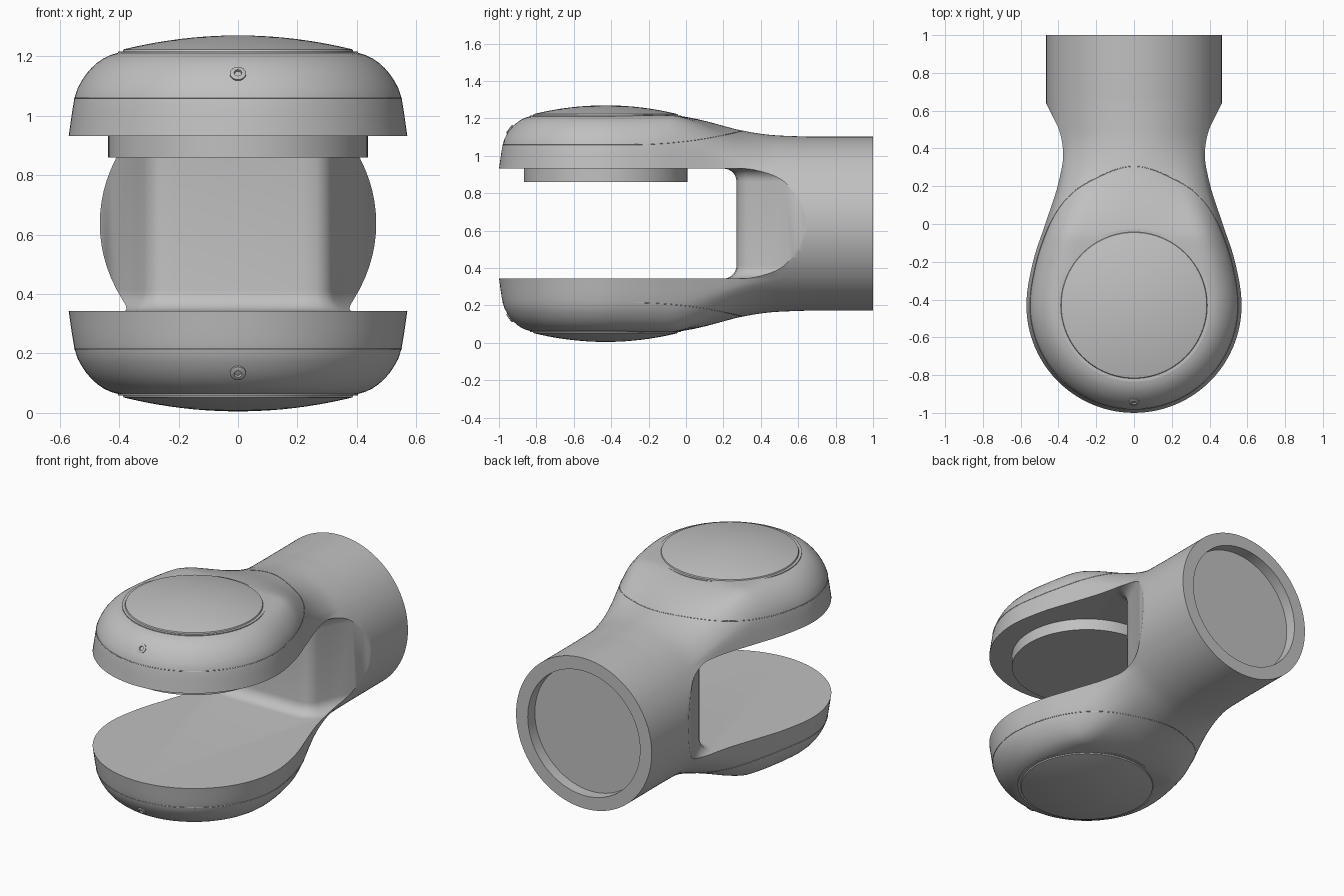
import bpy, bmesh
from math import sin, cos, pi, sqrt, hypot
from mathutils import Vector, Matrix

cube = bpy.data.objects.get("Cube")
if cube:
    bpy.data.objects.remove(cube)

MID, LIP, CEN, RAD, TUBE = 0.6375, 0.93, -0.43, 0.57, 0.465
EDGE = sqrt(TUBE ** 2 - (LIP - MID) ** 2)   # tube half width at lip height

grey = bpy.data.materials.new("satin_grey")
grey.use_nodes = True
COLOUR = (0.53, 0.53, 0.53, 1)
grey.diffuse_color = COLOUR
grey.node_tree.nodes["Principled BSDF"].inputs["Base Color"].default_value = COLOUR


def spline(pts, x):
    """Smooth interpolation through a short list of points."""
    if x <= pts[0][0]:
        return pts[0][1]
    if x >= pts[-1][0]:
        return pts[-1][1]
    n = len(pts)

    def slope(i):
        if i in (0, n - 1):
            return 0 if i == 0 else (pts[i][1] - pts[i-1][1]) / (pts[i][0] - pts[i-1][0])
        return (pts[i+1][1] - pts[i-1][1]) / (pts[i+1][0] - pts[i-1][0])
    i = max(k for k in range(n - 1) if pts[k][0] <= x)
    (a, p), (b, q) = pts[i], pts[i + 1]
    h, t = b - a, (x - a) / (b - a)
    return (p * (1 + 2*t) * (1-t)**2 + q * t*t * (3 - 2*t)
            + h * slope(i) * t * (1-t)**2 + h * slope(i+1) * t*t * (t-1))


def ease(a, b, x):
    t = min(1, max(0, (x - a) / (b - a)))
    return t * t * (3 - 2 * t)


DOME = [(0.36, 1.217), (0.42, 1.207), (0.46, 1.188), (0.5, 1.153),
        (0.53, 1.11), (0.55, 1.06), (0.57, 0.93)]
WIDTH = [(CEN, RAD), (-0.2, 0.535), (0, 0.47), (0.2, 0.405), (0.4, 0.367), (0.55, EDGE)]
RIDGE = [(-0.08, 1.217), (0, 1.208), (0.1, 1.187), (0.2, 1.16), (0.3, 1.135),
         (0.45, 1.112), (0.65, MID + TUBE)]


def half_width(y):
    if y < CEN:
        return sqrt(max(0, RAD ** 2 - (y - CEN) ** 2))
    return spline(WIDTH, y)


def top_height(x, y):
    if y < CEN:
        return spline(DOME, hypot(x, y - CEN))
    q = min(1, abs(x) / half_width(y))
    dome = (spline(DOME, RAD * q) - LIP) / (1.217 - LIP)
    tube = (sqrt(TUBE ** 2 - (EDGE * q) ** 2) + MID - LIP) / (TUBE + MID - LIP)
    b = ease(-0.1, 0.5, y)
    return LIP + (spline(RIDGE, y) - LIP) * ((1 - b) * dome + b * tube)


def finish(name, bm, angle=0.6):
    bmesh.ops.recalc_face_normals(bm, faces=bm.faces[:])
    me = bpy.data.meshes.new(name)
    bm.to_mesh(me)
    bm.free()
    ob = bpy.data.objects.new(name, me)
    bpy.context.collection.objects.link(ob)
    me.materials.append(grey)
    smooth(ob, angle)
    return ob


def smooth(ob, angle):
    bpy.ops.object.select_all(action='DESELECT')
    ob.select_set(True)
    bpy.context.view_layer.objects.active = ob
    bpy.ops.object.shade_smooth_by_angle(angle=angle)


def loft(bm, rings):
    """Skin closed rings of equal length, with end caps."""
    loops = [[bm.verts.new(p) for p in r] for r in rings]
    for a, b in zip(loops, loops[1:]):
        for i in range(len(a)):
            j = (i + 1) % len(a)
            bm.faces.new((a[i], a[j], b[j], b[i]))
    bm.faces.new(loops[0][::-1])
    bm.faces.new(loops[-1])


def lathe(name, profile, matrix, steps=96, angle=0.6):
    bm = bmesh.new()
    loft(bm, [[matrix @ Vector((r * cos(2*pi*i/steps), r * sin(2*pi*i/steps), z))
               for i in range(steps)] for r, z in profile])
    return finish(name, bm, angle)


def subtract(ob, cutter):
    cutter.hide_render = True
    mod = ob.modifiers.new("cut", 'BOOLEAN')
    mod.operation, mod.solver, mod.object = 'DIFFERENCE', 'EXACT', cutter
    bpy.context.view_layer.objects.active = ob
    bpy.ops.object.modifier_apply(modifier=mod.name)
    bpy.data.objects.remove(cutter)


# Outer body: cross-sections skinned from the rounded fork front to the tube end
def section(y, nx=48, nz=16):
    w, bulge = half_width(y), ease(0, 0.4, y)
    top = [(w * cos(pi * i / nx), top_height(w * cos(pi * i / nx), y)) for i in range(nx + 1)]
    top[0], top[-1] = (w, LIP), (-w, LIP)
    side = []
    for k in range(1, nz):
        dz = (LIP - MID) * (1 - 2 * k / nz)
        side.append((-w - bulge * (sqrt(TUBE ** 2 - dz * dz) - EDGE), MID + dz))
    half = top + side
    return [Vector((x, y, z)) for x, z in half] + \
           [Vector((-x, y, 2 * MID - z)) for x, z in half]


stations = [CEN - RAD * cos(pi / 2 * (i + 0.3) / 30) for i in range(30)]
stations += [CEN + (0.7 - CEN) * i / 44 for i in range(45)] + [0.85, 1]
bm = bmesh.new()
loft(bm, [section(y) for y in stations])
body = finish("fork_body", bm)

# Slot between the arms, with scooped neck sides filleted into the arms
WALL = [(0.8, 0.9), (0.5, 0.7), (0.465, 0.64), (0.41, 0.53), (0.37, 0.45), (0.338, 0.38),
        (0.315, 0.325), (0.297, 0.292), (0.265, 0.275), (0.22, 0.27), (0.1, 0.27)]
FILLET = 0.07


def slot_ring(drop):
    """Slot outline, pushed away from the neck inside the fillet height."""
    rise = max(0, FILLET - drop)
    push = FILLET - sqrt(FILLET ** 2 - rise ** 2)
    right = [Vector((0.8, -1.3)), Vector(WALL[0])]
    for a, p, b in zip(WALL, WALL[1:], WALL[2:]):
        away = Vector((a[1] - b[1], b[0] - a[0])).normalized()
        right.append(Vector(p) + away * push)
    return right + [Vector((-p.x, p.y)) for p in reversed(right)]


slot_half = LIP - MID + 0.002
drops = [FILLET * (1 - cos(pi / 2 * i / 7)) for i in range(8)]
levels = [(d, MID + slot_half - d) for d in drops]
levels += [(d, MID - slot_half + d) for d in reversed(drops)]
bm = bmesh.new()
loft(bm, [[(p.x, p.y, z) for p in slot_ring(d)] for d, z in levels])
subtract(body, finish("slot_cutter", bm))

# Recess in the open tube end
back = Matrix.Translation((0, 1, MID)) @ Matrix.Rotation(-pi / 2, 4, 'X')
subtract(body, lathe("recess_cutter", [(0.385, -0.07), (0.385, 0.1)], back))
smooth(body, 0.6)

# Bearing pad under the upper arm
lathe("bearing_pad", [(0.437, 0.86), (0.437, 0.94)], Matrix.Translation((0, CEN, 0)))


def seam_point(y):
    z = 1.06 + 0.075 * (max(0, y + 0.3) / 0.61) ** 2
    lo, hi = 0, half_width(y)
    for _ in range(30):
        m = (lo + hi) / 2
        lo, hi = (m, hi) if top_height(m, y) > z else (lo, m)
    return lo, y, top_height(lo, y)


flip = Matrix.Translation((0, 0, 2 * MID)) @ Matrix.Scale(-1, 4, (0, 0, 1))
for tag, place in (("upper", Matrix.Identity(4)), ("lower", flip)):
    # Shallow domed cap
    cap = [(0.404, 1.19), (0.404, 1.216), (0.388, 1.216), (0.385, 1.223)]
    cap += [(0.385 * cos(a * pi / 24), 0) for a in range(2, 12)] + [(0.004, 0)]
    cap = [(r, z or 1.27 - 0.047 * (r / 0.385) ** 2) for r, z in cap]
    lathe(tag + "_cap", cap, place @ Matrix.Translation((0, CEN, 0)), angle=0.25)

    # Small socket screw on the front of the arm
    tilt = Matrix.Translation((0, -0.942, 1.141)) @ Matrix.Rotation(0.93, 4, 'X')
    lathe(tag + "_screw", [(0.027, -0.02), (0.027, 0.003), (0.022, 0.006),
                           (0.013, 0.006), (0.011, -0.004)], place @ tilt, 24)

    # Fine cover seam
    ys = [-0.337 - 0.642 * cos(pi * i / 60) for i in range(61)]
    right = [seam_point(y) for y in ys]
    path = right + [(-x, y, z) for x, y, z in reversed(right)]
    curve = bpy.data.curves.new(tag + "_cover_seam", 'CURVE')
    curve.dimensions, curve.bevel_depth, curve.bevel_resolution = '3D', 0.002, 1
    line = curve.splines.new('POLY')
    line.points.add(len(path) - 1)
    line.use_cyclic_u = True
    for p, co in zip(line.points, path):
        p.co = (place @ Vector(co)).to_4d()
    curve.materials.append(grey)
    bpy.context.collection.objects.link(bpy.data.objects.new(tag + "_cover_seam", curve))
